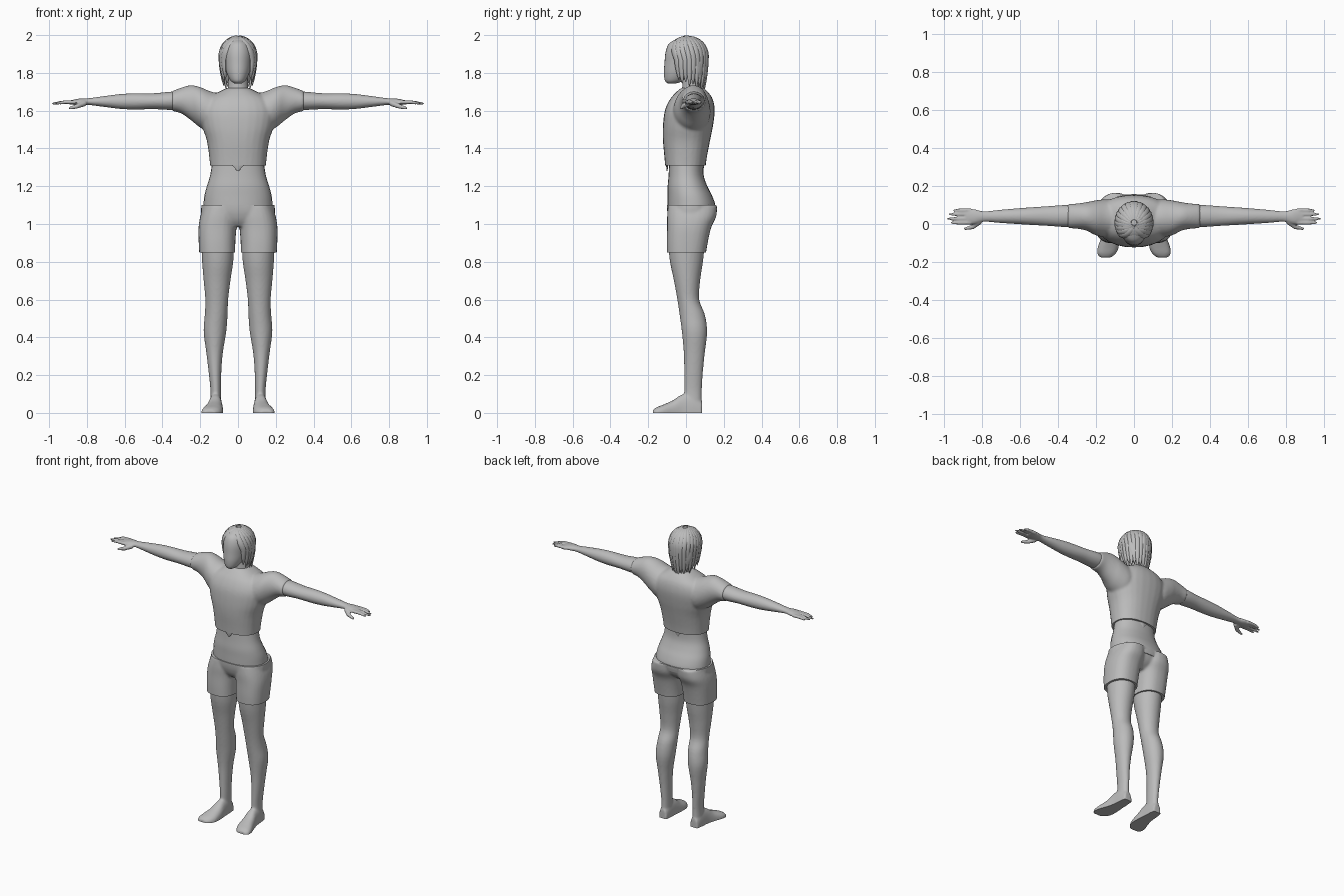
import bpy, bmesh, math
from mathutils import Vector

cube = bpy.data.objects.get("Cube")
if cube:
    bpy.data.objects.remove(cube, do_unlink=True)

GREY = bpy.data.materials.new("plain_grey")
GREY.use_nodes = True
GREY.diffuse_color = (0.5, 0.5, 0.5, 1)
GREY.node_tree.nodes["Principled BSDF"].inputs["Base Color"].default_value = GREY.diffuse_color
X, Y, Z = range(3)


def spline(rows, steps=4):
    """Smooth in-between rows for a list of key rows."""
    pts = [Vector(r) for r in rows]
    pts = [pts[0]] + pts + [pts[-1]]
    out = []
    for a, b, c, d in zip(pts, pts[1:], pts[2:], pts[3:]):
        for i in range(steps):
            t = i / steps
            out.append(b + ((c - a) * t + (2 * a - 5 * b + 4 * c - d) * t ** 2
                            + (3 * b - a - 3 * c + d) * t ** 3) / 2)
    return out + [pts[-1]]


def loft(bm, axis, rows, side=1, power=2.0, n=28):
    """Rows are (position, low, high, low, high) along an axis."""
    u, v = [i for i in range(3) if i != axis]
    rings = []
    for pos, ulo, uhi, vlo, vhi in spline(rows):
        ring = []
        for k in range(n):
            a = math.tau * k / n
            c, s = math.cos(a), math.sin(a)
            co = [0, 0, 0]
            co[axis] = pos
            co[u] = (ulo + uhi) / 2 + (uhi - ulo) / 2 * math.copysign(abs(c) ** (2 / power), c)
            co[v] = (vlo + vhi) / 2 + (vhi - vlo) / 2 * math.copysign(abs(s) ** (2 / power), s)
            co[X] *= side
            ring.append(bm.verts.new(co))
        rings.append(ring)
    for p, q in zip(rings, rings[1:]):
        for k in range(n):
            bm.faces.new((p[k], p[k - 1], q[k - 1], q[k]))
    bm.faces.new(rings[0])
    bm.faces.new(rings[-1])


def tube(bm, path, radii, squash=1.0, n=10):
    """Round tapering strand along a path."""
    rings = []
    for i, p in enumerate(path):
        d = (path[min(i + 1, len(path) - 1)] - path[max(i - 1, 0)]).normalized()
        out = Vector((p.x, p.y, 0)) if squash < 1 else Vector((0, 0, 1))
        w = d.cross(out).normalized()
        h = w.cross(d)
        ring = []
        for k in range(n):
            a = math.tau * k / n
            ring.append(bm.verts.new(p + radii[i] * (w * math.cos(a) + h * math.sin(a) * squash)))
        rings.append(ring)
    for p, q in zip(rings, rings[1:]):
        for k in range(n):
            bm.faces.new((p[k], p[k - 1], q[k - 1], q[k]))
    bm.faces.new(rings[0])
    bm.faces.new(rings[-1])


def finish(name, bm, voxel=0, floor=None, top=None):
    """Make the object; optionally fuse its parts and trim it flat."""
    bmesh.ops.recalc_face_normals(bm, faces=bm.faces)
    me = bpy.data.meshes.new(name)
    bm.to_mesh(me)
    bm.free()
    ob = bpy.data.objects.new(name, me)
    bpy.context.collection.objects.link(ob)
    if voxel:
        rm = ob.modifiers.new("fuse", "REMESH")
        rm.mode, rm.voxel_size = "VOXEL", voxel
        sm = ob.modifiers.new("soften", "SMOOTH")
        sm.iterations = 5
        dg = bpy.context.evaluated_depsgraph_get()
        fused = bpy.data.meshes.new_from_object(ob.evaluated_get(dg))
        ob.modifiers.clear()
        ob.data = me = fused
        bm = bmesh.new()
        bm.from_mesh(me)
        for level, up in ((floor, -1), (top, 1)):
            if level is not None:
                cut = bmesh.ops.bisect_plane(bm, geom=bm.verts[:] + bm.edges[:] + bm.faces[:],
                                             plane_co=(0, 0, level), plane_no=(0, 0, up), clear_outer=True)
                rim = [e for e in cut["geom_cut"] if isinstance(e, bmesh.types.BMEdge)]
                bmesh.ops.holes_fill(bm, edges=rim)
        bmesh.ops.recalc_face_normals(bm, faces=bm.faces)
        bm.to_mesh(me)
        bm.free()
    me.materials.clear()
    me.materials.append(GREY)
    bpy.ops.object.select_all(action="DESELECT")
    ob.select_set(True)
    bpy.context.view_layer.objects.active = ob
    bpy.ops.object.shade_smooth_by_angle(angle=math.radians(50))


def sym(rows):
    return [(z, -w, w, lo, hi) for z, w, lo, hi in rows]


# Shirt with short sleeves
bm = bmesh.new()
loft(bm, Z, sym([(1.27, .145, -.108, .1), (1.35, .152, -.114, .11), (1.44, .165, -.122, .127),
                 (1.52, .19, -.122, .143), (1.6, .2, -.112, .152), (1.66, .17, -.085, .142),
                 (1.7, .1, -.05, .115), (1.72, .06, -.025, .09)]), power=2.3)
for s in (1, -1):
    loft(bm, X, [(.08, -.06, .12, 1.5, 1.69), (.14, -.07, .13, 1.48, 1.7), (.2, -.06, .125, 1.51, 1.725),
                 (.25, -.035, .115, 1.55, 1.735), (.3, -.025, .108, 1.585, 1.722),
                 (.35, -.022, .105, 1.598, 1.703)], s)
finish("shirt", bm, .008, floor=1.31)

# Small pointed flaps under the hem
for name, y in (("front_hem_point", -.1), ("back_hem_point", .09)):
    bm = bmesh.new()
    loft(bm, Z, sym([(1.28, .003, y - .002, y + .002), (1.315, .035, y - .006, y + .006)]), n=8)
    finish(name, bm)

# Bare waist
bm = bmesh.new()
loft(bm, Z, sym([(1.06, .185, -.095, .15), (1.1, .183, -.097, .155), (1.15, .178, -.097, .138),
                 (1.2, .165, -.097, .113), (1.26, .147, -.092, .093), (1.34, .135, -.088, .092)]), power=2.2)
finish("waist", bm)

# Shorts
bm = bmesh.new()
loft(bm, Z, sym([(.985, .14, -.06, .08), (1.02, .185, -.085, .125), (1.07, .196, -.1, .15),
                 (1.13, .19, -.103, .163)]), power=2.3)
for s in (1, -1):
    loft(bm, Z, [(.81, .016, .203, -.1, .1), (.9, .014, .208, -.102, .115), (.98, .008, .209, -.1, .133),
                 (1.04, .0, .2, -.1, .16), (1.1, .005, .18, -.095, .165)], s, 2.4)
finish("shorts", bm, .008, floor=.85, top=1.1)

for s, side in ((1, "left"), (-1, "right")):
    # Leg and foot
    bm = bmesh.new()
    loft(bm, Z, [(.04, .09, .148, -.01, .084), (.12, .09, .146, -.01, .084), (.22, .088, .156, -.01, .09),
                 (.32, .08, .168, -.012, .1), (.43, .062, .182, -.022, .112), (.52, .055, .176, -.034, .1),
                 (.6, .052, .173, -.046, .07), (.7, .04, .182, -.064, .075), (.8, .025, .19, -.085, .09),
                 (.9, .02, .195, -.095, .1)], s)
    loft(bm, Y, [(.086, .09, .146, -.06, .06), (.04, .085, .152, -.08, .1), (-.02, .082, .158, -.08, .098),
                 (-.07, .078, .172, -.06, .066), (-.12, .08, .19, -.04, .044),
                 (-.155, .095, .194, -.03, .03), (-.176, .12, .18, -.02, .016)], s, 2.4)
    finish(side + "_leg", bm, .007, floor=0)

    # Arm, palm and wrist
    bm = bmesh.new()
    loft(bm, X, [(.28, -.01, .095, 1.605, 1.705), (.36, -.016, .1, 1.604, 1.7), (.45, -.01, .094, 1.608, 1.692),
                 (.54, -.005, .088, 1.606, 1.692), (.62, .0, .082, 1.609, 1.688), (.71, .006, .074, 1.62, 1.677),
                 (.79, .012, .067, 1.63, 1.666), (.84, .0, .078, 1.63, 1.664), (.89, -.002, .082, 1.632, 1.654)], s)
    # Fingers and thumb
    for y, tip in ((.072, .95), (.051, .975), (.028, .985), (.006, .965)):
        path = [Vector((s * x, y, z)) for x, z in ((.86, 1.645), (.92, 1.645), (tip, 1.637))]
        tube(bm, path, (.011, .01, .006))
    thumb = [Vector((s * x, y, z)) for x, y, z in ((.81, .015, 1.64), (.85, -.016, 1.624), (.895, -.026, 1.612))]
    tube(bm, thumb, (.016, .013, .007))
    finish(side + "_arm", bm, .005)

# Neck and face
bm = bmesh.new()
loft(bm, Z, sym([(1.66, .07, -.03, .095), (1.72, .054, -.02, .085), (1.82, .05, -.02, .085)]))
finish("neck", bm)
bm = bmesh.new()
loft(bm, Z, sym([(1.745, .02, -.098, -.05), (1.76, .04, -.112, -.01), (1.8, .06, -.117, .04),
                 (1.85, .071, -.114, .08), (1.91, .075, -.108, .09), (1.955, .06, -.09, .08),
                 (1.98, .03, -.05, .05)]))
finish("head", bm)

# Hair cap
bm = bmesh.new()
loft(bm, Z, sym([(1.75, .06, .03, .09), (1.81, .085, .0, .106), (1.88, .094, -.04, .11),
                 (1.935, .088, -.07, .105), (1.97, .065, -.065, .08), (1.99, .025, -.03, .04)]))
finish("hair_cap", bm)

# Hair locks swept from a centre parting
bm = bmesh.new()
for s in (1, -1):
    for k in range(10):
        f = k / 9
        start, end = 12 + 166 * f, 58 + 116 * f
        tip = 1.765 - .06 * f - .015 * (k % 2)
        path = []
        for i in range(15):
            t = i / 14
            az = math.radians(start + (end - start) * min(1, 1.6 * t))
            polar = math.radians(8 + 82 * min(1, t * 1.7))
            drop = max(0, t - .588) / .412
            shrink = 1 - .16 * drop ** 2
            path.append(Vector((s * .09 * math.sin(polar) * math.sin(az) * shrink,
                                .008 - .1 * math.sin(polar) * math.cos(az) * shrink,
                                1.885 + .103 * math.cos(polar) - drop * (1.885 - tip))))
        radii = [.002 + .02 * math.sin(math.pi * (.12 + .88 * i / 14)) ** .7 for i in range(15)]
        tube(bm, path, radii, .65)
finish("hair_locks", bm)
